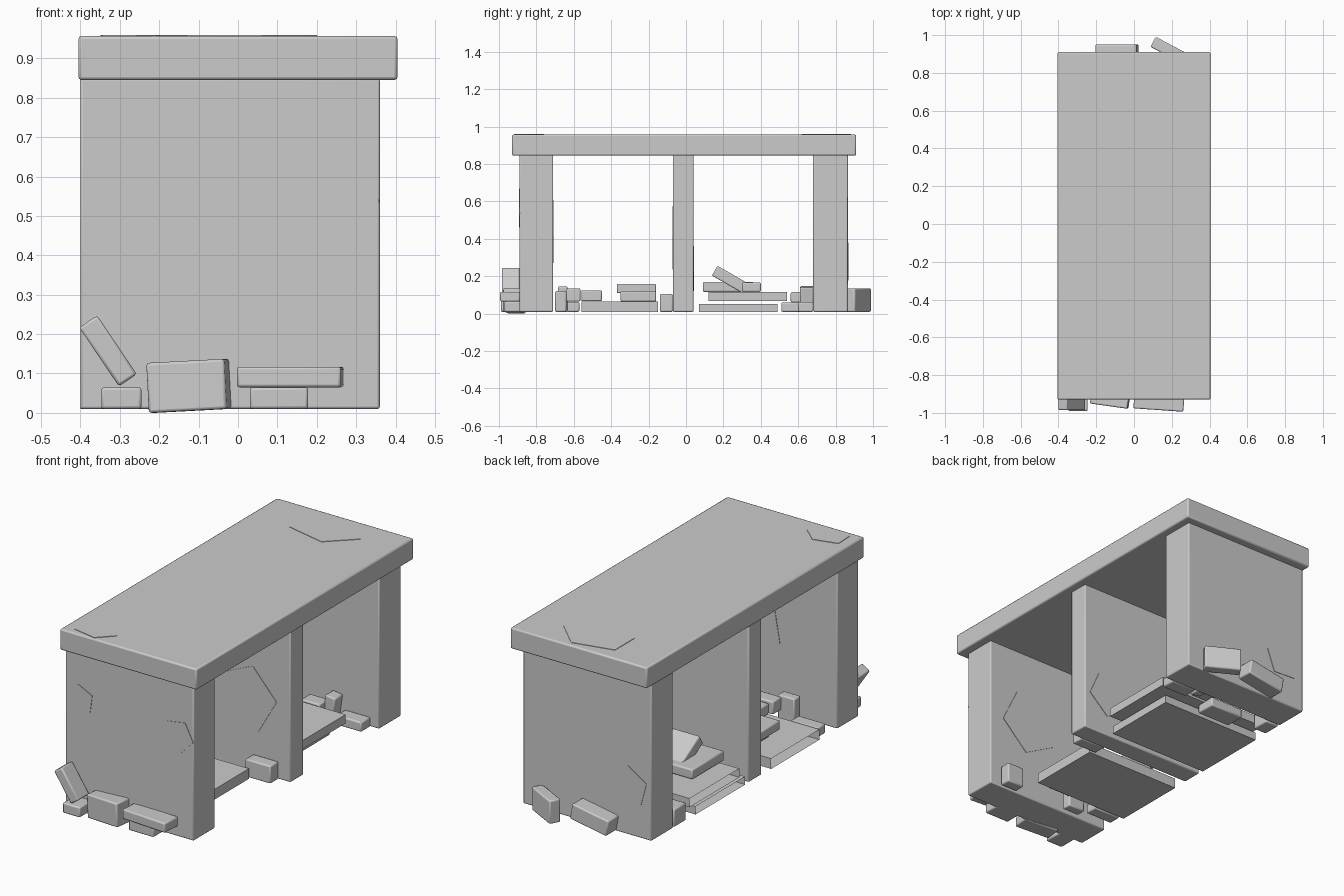
import bpy, bmesh, math
from mathutils import Matrix, Vector

if "Cube" in bpy.data.objects:
    bpy.data.objects.remove(bpy.data.objects["Cube"], do_unlink=True)

stone = bpy.data.materials.new("pale grey stone")
stone.use_nodes = True
stone.diffuse_color = (0.6, 0.6, 0.6, 1)
stone.node_tree.nodes["Principled BSDF"].inputs["Base Color"].default_value = (0.6, 0.6, 0.6, 1)


def finish(bm, name, bevel=0):
    mesh = bpy.data.meshes.new(name)
    bm.to_mesh(mesh)
    bm.free()
    mesh.materials.append(stone)
    obj = bpy.data.objects.new(name, mesh)
    bpy.context.collection.objects.link(obj)
    if bevel:
        mod = obj.modifiers.new("soft edges", "BEVEL")
        mod.width = bevel
        mod.segments = 2
        bpy.ops.object.select_all(action="DESELECT")
        obj.select_set(True)
        bpy.context.view_layer.objects.active = obj
        bpy.ops.object.shade_smooth_by_angle(angle=math.radians(40))
    return obj


def block(name, x, y, z, bevel=0.007, tilt=(0, 0, 0), open_side=False):
    """Box from (min, max) ranges, turned about its centre by degrees."""
    bm = bmesh.new()
    bmesh.ops.create_cube(bm, size=1)
    if open_side:
        bmesh.ops.delete(bm, geom=[f for f in bm.faces if f.normal.x < -0.9], context="FACES")
    bmesh.ops.scale(bm, vec=[b - a for a, b in (x, y, z)], verts=bm.verts)
    for axis, angle in zip("XYZ", tilt):
        bmesh.ops.rotate(bm, matrix=Matrix.Rotation(math.radians(angle), 3, axis), verts=bm.verts)
    bmesh.ops.translate(bm, vec=[(a + b) / 2 for a, b in (x, y, z)], verts=bm.verts)
    return finish(bm, name, bevel)


def chip(name, centre, normal, radius, spin, squash=1):
    """Thin five-sided flake lying on a surface."""
    bm = bmesh.new()
    bmesh.ops.create_cone(bm, cap_ends=True, segments=5, radius1=radius, radius2=radius, depth=0.005)
    bmesh.ops.rotate(bm, matrix=Matrix.Rotation(math.radians(spin), 3, "Z"), verts=bm.verts)
    bmesh.ops.scale(bm, vec=(1, squash, 1), verts=bm.verts)
    turn = Vector(normal).to_track_quat("Z", "Y").to_matrix()
    bmesh.ops.rotate(bm, matrix=turn, verts=bm.verts)
    bmesh.ops.translate(bm, vec=centre, verts=bm.verts)
    return finish(bm, name)


# Slab and its three supporting walls
block("top_slab", (-0.405, 0.405), (-0.93, 0.91), (0.845, 0.957), 0.008)
for label, y in (("front", (-0.89, -0.71)), ("middle", (-0.07, 0.04)), ("back", (0.68, 0.865))):
    block(label + "_wall", (-0.4, 0.36), y, (0.01, 0.85), 0.006)

# Fallen plates on the floor of each bay
block("front_bay_plate", (-0.4, 0.17), (-0.56, -0.15), (0.01, 0.065), 0, open_side=True)
block("back_bay_lower_plate", (-0.4, 0.2), (0.07, 0.49), (0.01, 0.053), 0, open_side=True)
block("back_bay_upper_plate", (-0.4, 0.26), (0.12, 0.54), (0.068, 0.115), 0, open_side=True)

# Rubble against the front wall
block("front_leaning_stone", (-0.42, -0.24), (-0.985, -0.89), (0.13, 0.185), tilt=(0, 56, 0))
block("front_small_stone", (-0.347, -0.245), (-0.99, -0.88), (0.01, 0.065))
block("front_tall_stone", (-0.225, -0.025), (-0.965, -0.87), (0.005, 0.132), tilt=(0, -3, -8))
block("front_plank_stone", (0, 0.265), (-0.985, -0.88), (0.065, 0.117), tilt=(0, 0, -4))
block("front_plank_base", (0.03, 0.178), (-0.97, -0.87), (0.01, 0.065))

# Rubble against the back wall
block("back_corner_stone", (0.09, 0.28), (0.89, 0.95), (0.01, 0.135), tilt=(0, 0, -28))
block("back_tilted_stone", (-0.2, 0.02), (0.85, 0.95), (0.03, 0.115), tilt=(0, -10, 0))

# Rubble in the front bay
block("front_bay_upright", (-0.2, -0.1), (-0.685, -0.632), (0.01, 0.145))
block("front_bay_low", (-0.38, -0.22), (-0.64, -0.57), (0.01, 0.062))
block("front_bay_corner", (0.2, 0.3), (-0.7, -0.64), (0.01, 0.12))
block("front_bay_upper", (-0.12, 0.04), (-0.64, -0.565), (0.065, 0.135))
block("front_bay_flat", (-0.1, 0.04), (-0.56, -0.45), (0.067, 0.125))
block("front_bay_pair_low", (-0.25, -0.1), (-0.35, -0.16), (0.065, 0.12))
block("front_bay_pair_high", (-0.3, -0.15), (-0.37, -0.16), (0.11, 0.16))
block("front_bay_wall_stone", (0.14, 0.29), (-0.14, -0.07), (0.01, 0.105))

# Rubble in the back bay
block("back_bay_flat", (-0.29, -0.1), (0.09, 0.36), (0.117, 0.17))
block("back_bay_leaning", (-0.2, -0.04), (0.14, 0.34), (0.15, 0.21), tilt=(-30, 0, 0))
block("back_bay_small", (-0.05, 0.09), (0.3, 0.4), (0.117, 0.167))
block("back_bay_low_right", (0.16, 0.31), (0.6, 0.68), (0.01, 0.062))
block("back_bay_upright", (0.08, 0.14), (0.61, 0.68), (0.03, 0.145), tilt=(0, 8, 0))
block("back_bay_mid", (-0.02, 0.09), (0.56, 0.64), (0.06, 0.115))
block("back_bay_low_mid", (-0.2, 0), (0.51, 0.62), (0.01, 0.06))
block("back_bay_low_left", (-0.4, -0.32), (0.57, 0.67), (0.01, 0.105))

# Chipped flakes on slab and walls
chip("slab_back_chip", (0, 0.75, 0.957), (0, 0, 1), 0.2, 90, 0.7)
chip("slab_front_chip", (-0.25, -0.84, 0.957), (0, 0, 1), 0.12, 20, 0.7)
chip("front_wall_inner_chip", (0.1, -0.71, 0.45), (0, 1, 0), 0.18, 100)
chip("middle_wall_front_chip", (0.1, -0.07, 0.4), (0, -1, 0), 0.18, 60)
chip("middle_wall_back_chip", (0.2, 0.04, 0.25), (0, 1, 0), 0.13, 30)
chip("back_wall_chip", (-0.27, 0.865, 0.27), (0, 1, 0), 0.11, 75)
chip("front_wall_right_chip", (0.27, -0.89, 0.55), (0, -1, 0), 0.09, 45)
chip("front_wall_left_chip", (-0.31, -0.89, 0.59), (0, -1, 0), 0.08, 10)
